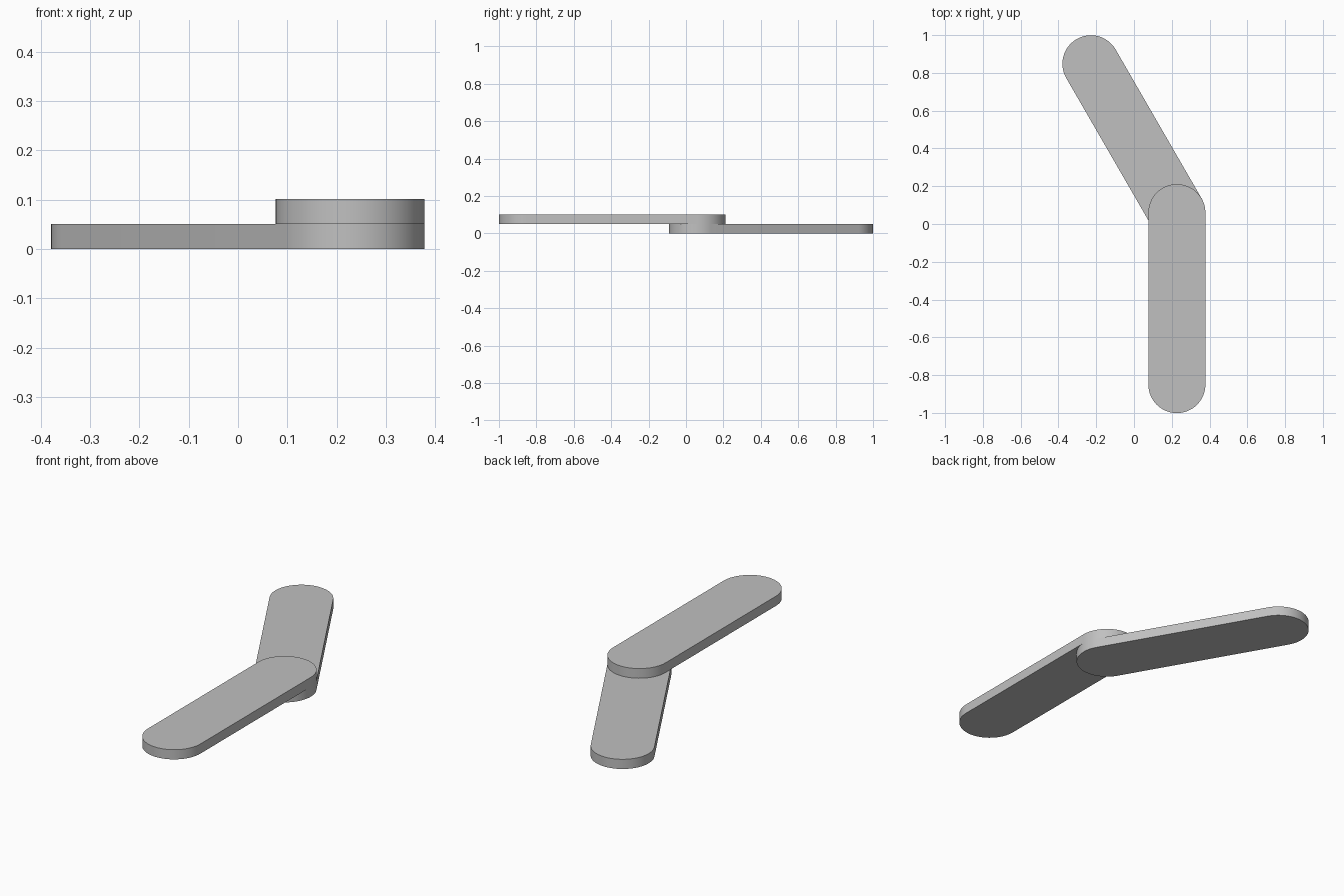
import bpy
import bmesh
from math import sin, cos, pi, radians
from mathutils import Vector

cube = bpy.data.objects.get("Cube")
if cube:
    bpy.data.objects.remove(cube, do_unlink=True)

RADIUS = 0.151
THICK = 0.0505
LENGTH = 0.91
PIVOT = Vector((0.227, 0.06, 0))
SEGMENTS = 32

# Single plain grey
grey = bpy.data.materials.new("plain_grey")
grey.use_nodes = True
colour = (0.53, 0.53, 0.53, 1)
grey.diffuse_color = colour
grey.node_tree.nodes["Principled BSDF"].inputs["Base Color"].default_value = colour


def round_ended_bar(name, heading, base):
    """Flat bar from the pivot along its heading, with a half circle at each end."""
    bm = bmesh.new()
    outline = []
    for centre, start in ((0, pi / 2), (LENGTH, -pi / 2)):
        for i in range(SEGMENTS + 1):
            a = start + pi * i / SEGMENTS
            outline.append(bm.verts.new((centre + RADIUS * cos(a), RADIUS * sin(a), 0)))
    face = bm.faces.new(outline)
    top = bmesh.ops.extrude_face_region(bm, geom=[face])["geom"]
    bmesh.ops.translate(bm, vec=(0, 0, THICK),
                        verts=[v for v in top if isinstance(v, bmesh.types.BMVert)])
    bmesh.ops.recalc_face_normals(bm, faces=bm.faces)
    mesh = bpy.data.meshes.new(name)
    bm.to_mesh(mesh)
    bm.free()
    mesh.materials.append(grey)
    bar = bpy.data.objects.new(name, mesh)
    bpy.context.collection.objects.link(bar)
    bar.location = PIVOT + Vector((0, 0, base))
    bar.rotation_euler.z = heading
    bpy.ops.object.select_all(action="DESELECT")
    bar.select_set(True)
    bpy.context.view_layer.objects.active = bar
    bpy.ops.object.shade_smooth_by_angle(angle=radians(30))
    return bar


# Two links stacked at a shared pivot
round_ended_bar("lower_link", radians(120), 0)
round_ended_bar("upper_link", radians(-90), THICK)
